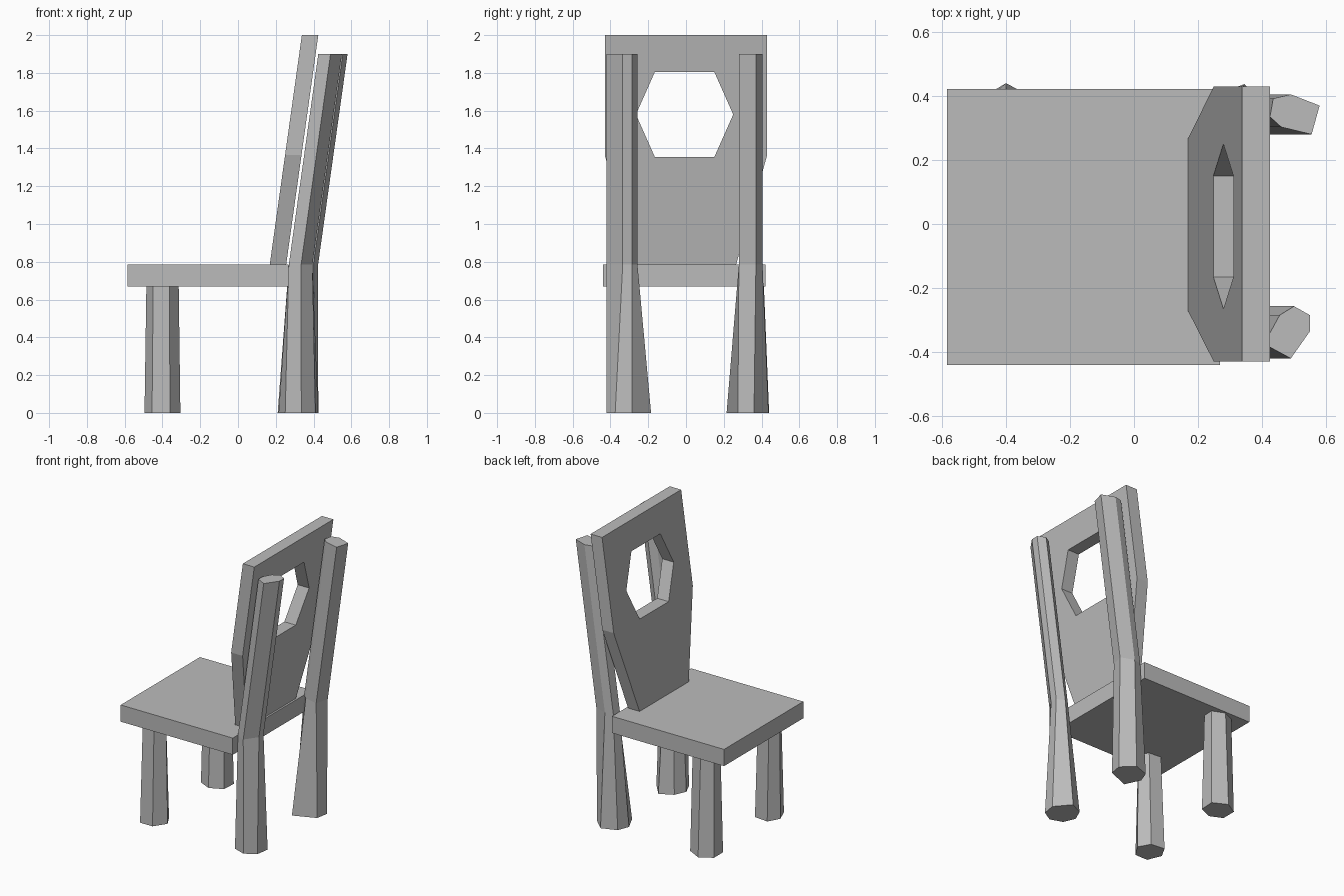
import bpy

cube = bpy.data.objects.get("Cube")
if cube:
    bpy.data.objects.remove(cube, do_unlink=True)

SEAT_TOP, SEAT_BOTTOM, LEAN = 0.785, 0.67, 0.14

grey = bpy.data.materials.new("plain_grey")
grey.use_nodes = True
grey.diffuse_color = (0.5, 0.5, 0.5, 1)
grey.node_tree.nodes["Principled BSDF"].inputs["Base Color"].default_value = (0.5, 0.5, 0.5, 1)


def make_object(name, verts, faces):
    mesh = bpy.data.meshes.new(name)
    mesh.from_pydata(verts, [], faces)
    mesh.materials.append(grey)
    obj = bpy.data.objects.new(name, mesh)
    bpy.context.collection.objects.link(obj)
    return obj


def walls(n, a, b):
    """Quads joining the n-sided rings that start at vertices a and b."""
    return [(a + i, a + (i + 1) % n, b + (i + 1) % n, b + i) for i in range(n)]


def loft(name, rings):
    """Closed solid through (height, counter-clockwise outline) rings."""
    n = len(rings[0][1])
    verts = [(x, y, z) for z, ring in rings for x, y in ring]
    faces = [tuple(reversed(range(n)))]
    for k in range(len(rings) - 1):
        faces += walls(n, k * n, (k + 1) * n)
    faces.append(tuple(range(len(verts) - n, len(verts))))
    return make_object(name, verts, faces)


def shifted(ring, dx):
    return [(x + dx, y) for x, y in ring]


# Seat slab
slab = [(-0.585, -0.44), (0.268, -0.44), (0.268, 0.422), (-0.585, 0.422)]
loft("seat", [(SEAT_BOTTOM, slab), (SEAT_TOP, slab)])

# Leaning backrest with a six-sided opening, as a sheared slab
outline = [(-0.27, SEAT_TOP), (0.265, SEAT_TOP), (0.43, 1.365),
           (0.43, 2), (-0.43, 2), (-0.43, 1.365)]
opening = [(-0.165, 1.355), (0.15, 1.355), (0.25, 1.58),
           (0.15, 1.805), (-0.165, 1.805), (-0.265, 1.58)]
verts = []
for front_x in (0.168, 0.255):
    for ring in (outline, opening):
        verts += [(front_x + (z - SEAT_TOP) * LEAN, y, z) for y, z in ring]
# rings in order: front outline, front opening, back outline, back opening
faces = [f[::-1] for f in walls(6, 0, 6)] + walls(6, 12, 18)
faces += [f[::-1] for f in walls(6, 12, 0)] + walls(6, 18, 6)[::1]
backrest = make_object("backrest", verts, faces)

# Rear legs: flared below the seat, leaning above it
rear_legs = {
    "rear_leg_right": (
        [(0.335, -0.42), (0.41, -0.375), (0.425, -0.285), (0.34, -0.185),
         (0.25, -0.23), (0.215, -0.31), (0.25, -0.39)],
        [(0.49, -0.42), (0.55, -0.335), (0.55, -0.285), (0.5, -0.257),
         (0.455, -0.285), (0.425, -0.34), (0.425, -0.385)]),
    "rear_leg_left": (
        [(0.26, 0.215), (0.41, 0.275), (0.425, 0.36), (0.345, 0.437),
         (0.24, 0.4), (0.21, 0.32)],
        [(0.46, 0.303), (0.555, 0.28), (0.58, 0.37), (0.49, 0.405),
         (0.435, 0.392), (0.425, 0.335)]),
}
for name, (foot, top) in rear_legs.items():
    loft(name, [(0, foot), (SEAT_TOP, shifted(top, -0.156)), (1.9, top)])

# Front legs: short six-sided posts tapering up to the seat
front_legs = {
    "front_leg_right": ([(-0.455, -0.415), (-0.36, -0.415), (-0.305, -0.33),
                         (-0.35, -0.25), (-0.45, -0.24), (-0.495, -0.32)], -0.34),
    "front_leg_left": ([(-0.4, 0.25), (-0.31, 0.29), (-0.305, 0.39),
                        (-0.4, 0.44), (-0.485, 0.39), (-0.485, 0.29)], 0.34),
}
for name, (foot, mid_y) in front_legs.items():
    top = [(-0.395 + (x + 0.395) * 0.9, mid_y + (y - mid_y) * 0.72) for x, y in foot]
    loft(name, [(0, foot), (SEAT_BOTTOM + 0.01, top)])

# Consistent outward normals
import bmesh
for obj in bpy.context.collection.objects:
    if obj.type == "MESH":
        bm = bmesh.new()
        bm.from_mesh(obj.data)
        bmesh.ops.recalc_face_normals(bm, faces=bm.faces)
        bm.to_mesh(obj.data)
        bm.free()
